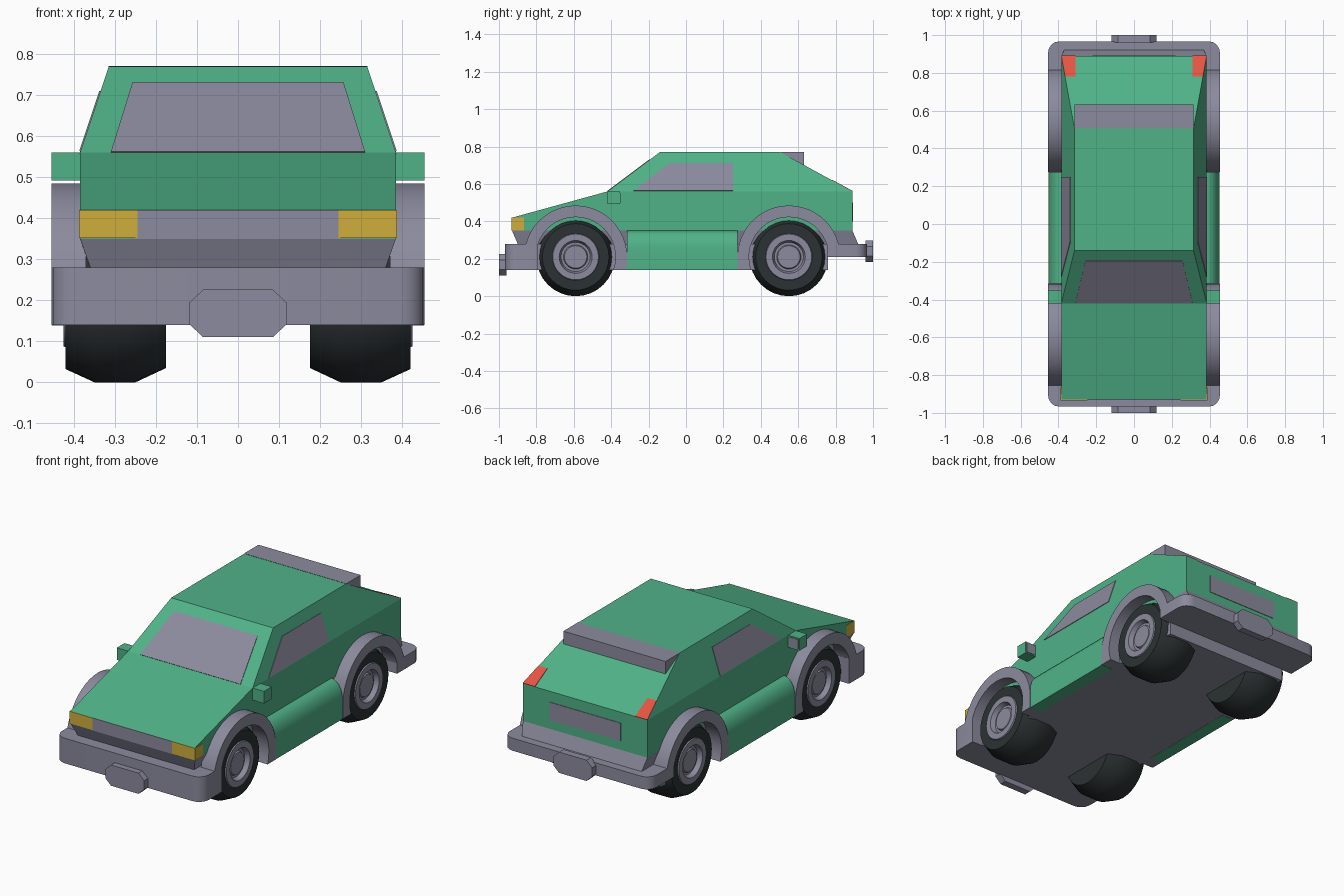
import bpy, bmesh, math
from mathutils import Vector

if "Cube" in bpy.data.objects:
    bpy.data.objects.remove(bpy.data.objects["Cube"])


def material(name, r, g, b):
    m = bpy.data.materials.new(name)
    m.diffuse_color = (r, g, b, 1)
    m.use_nodes = True
    m.node_tree.nodes["Principled BSDF"].inputs["Base Color"].default_value = m.diffuse_color
    return m


GREEN = material("green_paint", 0.080, 0.445, 0.246)
GREY = material("grey_trim", 0.262, 0.258, 0.342)
BLACK = material("tyre_black", 0.024, 0.031, 0.033)
YELLOW = material("lamp_yellow", 0.62, 0.43, 0.045)
RED = material("lamp_red", 0.78, 0.090, 0.058)


def build(name, verts, faces, mats, smooth=False, pick=None):
    bm = bmesh.new()
    vs = [bm.verts.new(v) for v in verts]
    for f in faces:
        bm.faces.new([vs[i] for i in f])
    bmesh.ops.remove_doubles(bm, verts=bm.verts, dist=1e-5)
    bmesh.ops.recalc_face_normals(bm, faces=bm.faces)
    if pick:
        for f in bm.faces:
            f.material_index = pick(f)
    me = bpy.data.meshes.new(name)
    bm.to_mesh(me)
    bm.free()
    for m in mats:
        me.materials.append(m)
    ob = bpy.data.objects.new(name, me)
    bpy.context.collection.objects.link(ob)
    if smooth:
        bpy.ops.object.select_all(action='DESELECT')
        ob.select_set(True)
        bpy.context.view_layer.objects.active = ob
        bpy.ops.object.shade_smooth_by_angle(angle=math.radians(35))
    return ob


def loft(name, low, high, mat, smooth=False):
    """Closed solid between two matching outlines."""
    n = len(low)
    faces = [range(n), range(n, 2 * n)]
    faces += [(i, (i + 1) % n, n + (i + 1) % n, n + i) for i in range(n)]
    return build(name, list(low) + list(high), faces, [mat], smooth)


def prism(name, pts, a, b, axis, mat, smooth=False):
    """Extrude a 2D outline from a to b along the axis."""
    def put(p, t):
        v = list(p)
        v.insert("xyz".index(axis), t)
        return v
    return loft(name, [put(p, a) for p in pts], [put(p, b) for p in pts], mat, smooth)


def box(name, x0, x1, y0, y1, z0, z1, mat):
    return prism(name, [(x0, y0), (x1, y0), (x1, y1), (x0, y1)], z0, z1, 'z', mat)


def plate(name, pts, mat, t=0.003):
    """Thin panel lying on a surface."""
    p = [Vector(q) for q in pts]
    n = (p[1] - p[0]).cross(p[2] - p[0]).normalized() * t
    return loft(name, [q - n for q in p], [q + n for q in p], mat)


# Lower body shell and tapered cabin
prism("body", [(-.93, .35), (-.93, .42), (-.42, .56), (.89, .56), (.89, .35)],
      -.385, .385, 'x', GREEN)
cabin = prism("cabin", [(-.42, .56), (-.14, .77), (.505, .77), (.89, .56)],
              -.385, .385, 'x', GREEN)
for v in cabin.data.vertices:
    if v.co.z > .7:
        v.co.x *= .315 / .385

# Roof spoiler
prism("spoiler", [(.505, .771), (.632, .771), (.632, .695)], -.316, .316, 'x', GREY)

# Skirt under the body and flat floor
loft("skirt", [(-.36, -.90, .28), (.36, -.90, .28), (.37, .92, .28), (-.37, .92, .28)],
     [(-.385, -.93, .35), (.385, -.93, .35), (.385, .89, .35), (-.385, .89, .35)], GREY)
box("floor", -.386, .386, -.90, .76, .14, .28, GREY)


# Bumpers with rounded outer corners
def bumper(name, y_in, y_out, z0, z1):
    s = 1 if y_out > y_in else -1
    r = .06
    right = [(.455, y_in)]
    for i in range(5):
        a = math.radians(22.5 * i)
        right.append((.455 - r + r * math.cos(a), y_out - s * (r - r * math.sin(a))))
    pts = right + [(-x, y) for x, y in reversed(right)]
    prism(name, pts, z0, z1, 'z', GREY, True)


bumper("front_bumper", -.79, -.967, .14, .28)
bumper("rear_bumper", .755, .967, .21, .28)


# Octagonal number plates without lettering
def octagon(name, zc, y0, y1):
    pts = [(.12, -.025), (.12, .025), (.085, .058), (-.085, .058),
           (-.12, .025), (-.12, -.025), (-.085, -.058), (.085, -.058)]
    prism(name, [(x, z + zc) for x, z in pts], y0, y1, 'y', GREY)


octagon("front_plate", .168, -1.0, -.96)
octagon("rear_plate", .24, .96, 1.0)

# Windscreen, grille and rear panel
plate("windscreen", [(-.31, -.42, .56), (.31, -.42, .56),
                     (.257, -.193, .73), (-.257, -.193, .73)], GREY)
plate("grille", [(-.25, -.93, .35), (.25, -.93, .35), (.25, -.93, .42), (-.25, -.93, .42)], GREY)
plate("rear_panel", [(-.22, .89, .40), (.22, .89, .40), (.22, .89, .50), (-.22, .89, .50)], GREY)


# Wheel, turned around the x axis
def wheel(name, s, yc):
    prof = [(.175, 0), (.175, .175), (.25, .21), (.35, .21), (.42, .178), (.42, .125),
            (.426, .122), (.426, .088), (.40, .078), (.40, .065), (.41, .06), (.41, 0)]
    n, k = 32, len(prof)
    verts, faces = [], []
    for i in range(n):
        a = 2 * math.pi * i / n
        verts += [(s * x, yc + r * math.sin(a), .21 - r * math.cos(a)) for x, r in prof]
    for i in range(n):
        j = (i + 1) % n
        for c in range(1, k - 2):
            faces.append((i * k + c, i * k + c + 1, j * k + c + 1, j * k + c))
    faces += [[i * k + c for i in range(n)] for c in (1, k - 2)]

    def pick(f):
        c = f.calc_center_median()
        r = max(math.hypot(v.co.y - yc, v.co.z - .21) for v in f.verts)
        return 1 if abs(c.x) > .39 and r < .13 else 0
    build(name, verts, faces, [BLACK, GREY], True, pick)


# Wheel arch flare with straight legs
def flare(name, s, yc, back_leg_z):
    zc, ri, ro = .21, .213, .275
    a0 = math.asin((back_leg_z - zc) / ri)
    a1 = math.pi + math.asin((zc - .14) / ri)
    if yc > 0:
        ends = (back_leg_z, .14)
    else:
        ends = (.14, .14)
    inner = [a0 + (a1 - a0) * i / 24 for i in range(25)]
    outer = [math.pi * i / 24 for i in range(25)]
    pts = [(yc + ri * math.cos(a), zc + ri * math.sin(a)) for a in inner]
    pts.append((yc - ro, ends[1]))
    pts += [(yc + ro * math.cos(a), zc + ro * math.sin(a)) for a in reversed(outer)]
    if ends[0] < zc:
        pts.append((yc + ro, ends[0]))
    prism(name, pts, s * .37, s * .455, 'x', GREY, True)


# Everything that repeats left and right
for s, side in ((1, "right"), (-1, "left")):
    wheel("front_wheel_" + side, s, -.59)
    wheel("rear_wheel_" + side, s, .55)
    flare("front_flare_" + side, s, -.59, .14)
    flare("rear_flare_" + side, s, .55, .21)

    # Sill with a rounded top edge
    sill = [(.38, .139), (.453, .139), (.453, .25)]
    sill += [(.385 + .068 * math.cos(a), .25 + .10 * math.sin(a))
             for a in (math.radians(15 * i) for i in range(1, 7))]
    sill.append((.38, .35))
    loft("sill_" + side, [(s * x, -.316, z) for x, z in sill],
         [(s * x, .276, z) for x, z in sill], GREEN, True)

    # Side window on the sloping cabin wall
    win = [(-.28, .563), (.25, .563), (.25, .71), (-.09, .71)]
    win.insert(3, win.pop())
    plate("side_window_" + side, [(s * (.385 - (z - .56) / 3), y, z) for y, z in win], GREY)

    # Mirror housing and its glass
    box("mirror_" + side, s * .37, s * .455, -.42, -.352, .492, .56, GREEN)
    box("mirror_glass_" + side, s * .392, s * .448, -.355, -.349, .499, .553, GREY)

    # Headlamp wrapping the front corner
    box("headlamp_" + side, s * .245, s * .388, -.934, -.865, .352, .42, YELLOW)

    # Tail lamp on the hatch slope
    def hatch(x, y):
        return (s * x, y, .56 + (.89 - y) * .21 / .385)
    plate("tail_lamp_" + side, [hatch(.31, .89), hatch(.385, .89),
                                hatch(.365, .78), hatch(.31, .78)], RED)
